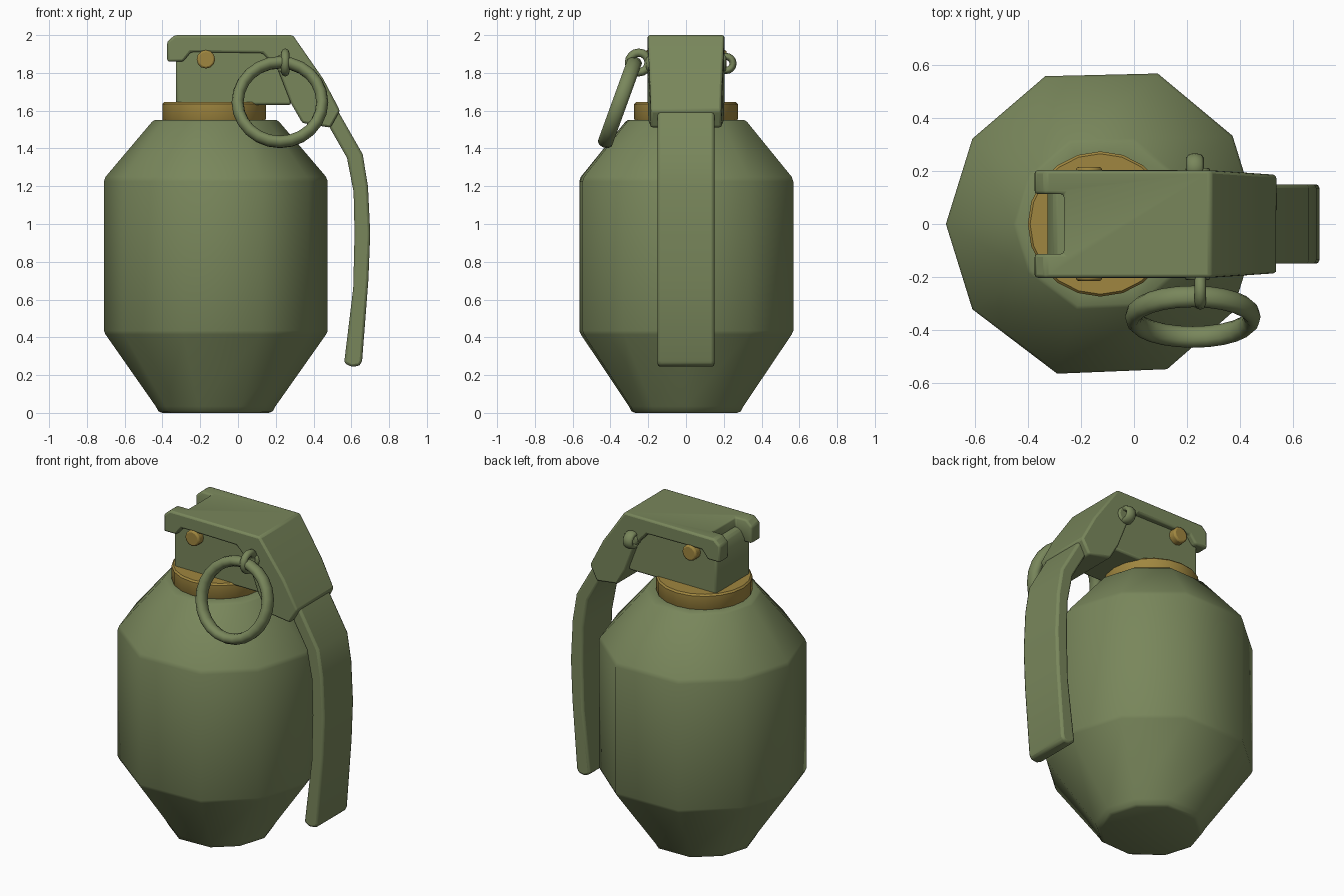
import bpy, bmesh, math
from mathutils import Vector, Matrix

if "Cube" in bpy.data.objects:
    bpy.data.objects.remove(bpy.data.objects["Cube"])


def material(name, col):
    m = bpy.data.materials.new(name)
    m.diffuse_color = (*col, 1)
    m.use_nodes = True
    m.node_tree.nodes["Principled BSDF"].inputs["Base Color"].default_value = m.diffuse_color
    return m


GREEN = material("olive green", (0.19, 0.24, 0.105))
GOLD = material("brass", (0.35, 0.24, 0.05))


def finish(bm, name, mat, bevel=0, angle=40, segments=2):
    bmesh.ops.recalc_face_normals(bm, faces=bm.faces)
    me = bpy.data.meshes.new(name)
    bm.to_mesh(me)
    bm.free()
    me.materials.append(mat)
    ob = bpy.data.objects.new(name, me)
    bpy.context.collection.objects.link(ob)
    bpy.ops.object.select_all(action='DESELECT')
    bpy.context.view_layer.objects.active = ob
    ob.select_set(True)
    bpy.ops.object.shade_smooth_by_angle(angle=math.radians(angle))
    if bevel:
        b = ob.modifiers.new("bevel", 'BEVEL')
        b.width, b.segments, b.limit_method = bevel, segments, 'ANGLE'
        b.angle_limit = math.radians(35)
    return ob


def loft(name, rings, mat, **kw):
    """Skin a list of equal-length closed rings and cap both ends."""
    bm = bmesh.new()
    vs = [[bm.verts.new(p) for p in r] for r in rings]
    n = len(vs[0])
    for a, b in zip(vs, vs[1:]):
        for i in range(n):
            j = (i + 1) % n
            bm.faces.new((a[i], a[j], b[j], b[i]))
    bm.faces.new(vs[0][::-1])
    bm.faces.new(vs[-1])
    return finish(bm, name, mat, **kw)


def prism(name, pts, width, mat, **kw):
    """Extrude an x-z outline across y; width(x) gives the half width."""
    return loft(name, [[(x, s * width(x), z) for x, z in pts] for s in (-1, 1)], mat, **kw)


def rod(name, x, z, r, half, mat, n=12, **kw):
    ring = [(x + r * math.cos(2 * math.pi * i / n), z + r * math.sin(2 * math.pi * i / n))
            for i in range(n)]
    return prism(name, ring, lambda _: half, mat, **kw)


def torus(name, loc, major, minor, rot, mat, depth=1, n=24, m=10):
    bm = bmesh.new()
    g = []
    for i in range(n):
        a = 2 * math.pi * i / n
        g.append([])
        for k in range(m):
            b = 2 * math.pi * k / m
            r = major + minor * math.cos(b)
            p = Vector((r * math.cos(a), r * math.sin(a), depth * minor * math.sin(b)))
            g[-1].append(bm.verts.new(Vector(loc) + rot @ p))
    for i in range(n):
        for k in range(m):
            i2, k2 = (i + 1) % n, (k + 1) % m
            bm.faces.new((g[i][k], g[i2][k], g[i2][k2], g[i][k2]))
    return finish(bm, name, mat, angle=180)


# ten-sided body, slightly uneven cross-section
CX = -0.12
section = [(0.475, 0), (0.372, 0.333), (0.09, 0.568), (-0.335, 0.558), (-0.61, 0.322),
           (-0.71, 0), (-0.61, -0.322), (-0.29, -0.565), (0.125, -0.548), (0.372, -0.333)]
profile = [(0.475, 0), (0.51, 0.008), (0.535, 0.035), (0.985, 0.415), (1, 0.435), (1, 1.225),
           (0.985, 1.25), (0.57, 1.54), (0.545, 1.55), (0.45, 1.55)]
loft("body", [[(CX + (x - CX) * s, y * s, z) for x, y in section] for s, z in profile],
     GREEN, angle=60)

# brass collar
collar = [(0.265, 1.54), (0.274, 1.555), (0.274, 1.635), (0.265, 1.645)]
loft("collar", [[(-0.127 + r * math.cos(math.pi * i / 10), r * math.sin(math.pi * i / 10), z)
                 for i in range(20)] for r, z in collar], GOLD)

# neck block under the cover
prism("neck_block", [(-0.327, 1.63), (0.28, 1.63), (0.30, 1.8), (0.24, 1.95), (-0.24, 1.95),
                     (-0.30, 1.93), (-0.327, 1.88)], lambda x: 0.168, GREEN, bevel=0.012)

# lever cover with forked hook end
cover = prism("lever_cover",
              [(-0.375, 1.86), (-0.29, 1.86), (-0.25, 1.91), (0.13, 1.905), (0.21, 1.82),
               (0.28, 1.64), (0.34, 1.535), (0.49, 1.51), (0.54, 1.60), (0.45, 1.77),
               (0.29, 2.0), (-0.335, 2.0), (-0.375, 1.965)],
              lambda x: 0.203 - 0.07 * max(0, x - 0.29), GREEN)
cutter = prism("notch_cutter", [(-0.5, 1.7), (-0.265, 1.7), (-0.265, 2.1), (-0.5, 2.1)],
               lambda x: 0.113, GREEN)
cutter.hide_render = True
bpy.context.view_layer.objects.active = cover
mod = cover.modifiers.new("notch", 'BOOLEAN')
mod.operation, mod.object, mod.solver = 'DIFFERENCE', cutter, 'EXACT'
bpy.ops.object.modifier_apply(modifier="notch")
bpy.data.objects.remove(cutter)
bev = cover.modifiers.new("bevel", 'BEVEL')
bev.width, bev.segments, bev.limit_method = 0.012, 2, 'ANGLE'

# curved lever handle
outer = [(0.45, 1.745), (0.54, 1.58), (0.66, 1.37), (0.688, 1.2), (0.70, 0.95), (0.69, 0.7),
         (0.657, 0.275), (0.645, 0.25)]
inner = [(0.60, 0.243), (0.562, 0.265), (0.61, 0.66), (0.617, 0.95), (0.612, 1.17),
         (0.577, 1.35), (0.48, 1.52), (0.38, 1.66)]
prism("lever_handle", outer + inner, lambda x: 0.15, GREEN, bevel=0.014)

# brass hinge pin and safety pin through the head
rod("hinge_pin", -0.17, 1.872, 0.049, 0.215, GOLD, bevel=0.01)
rod("safety_pin", 0.24, 1.85, 0.048, 0.212, GREEN, bevel=0.01)

# small loops at both ends of the safety pin
upright = Matrix.Rotation(math.pi / 2, 3, 'Y')
torus("front_loop", (0.25, -0.25, 1.855), 0.052, 0.022, upright, GREEN, n=16, m=8)
torus("back_loop", (0.23, 0.212, 1.85), 0.037, 0.019, upright, GREEN, depth=1.8, n=16, m=8)

# tilted pull ring
tilt = Matrix.Rotation(math.radians(90 - 20), 3, 'X')
torus("pull_ring", (0.222, -0.35, 1.645), 0.224, 0.032, tilt, GREEN, depth=1.3)
